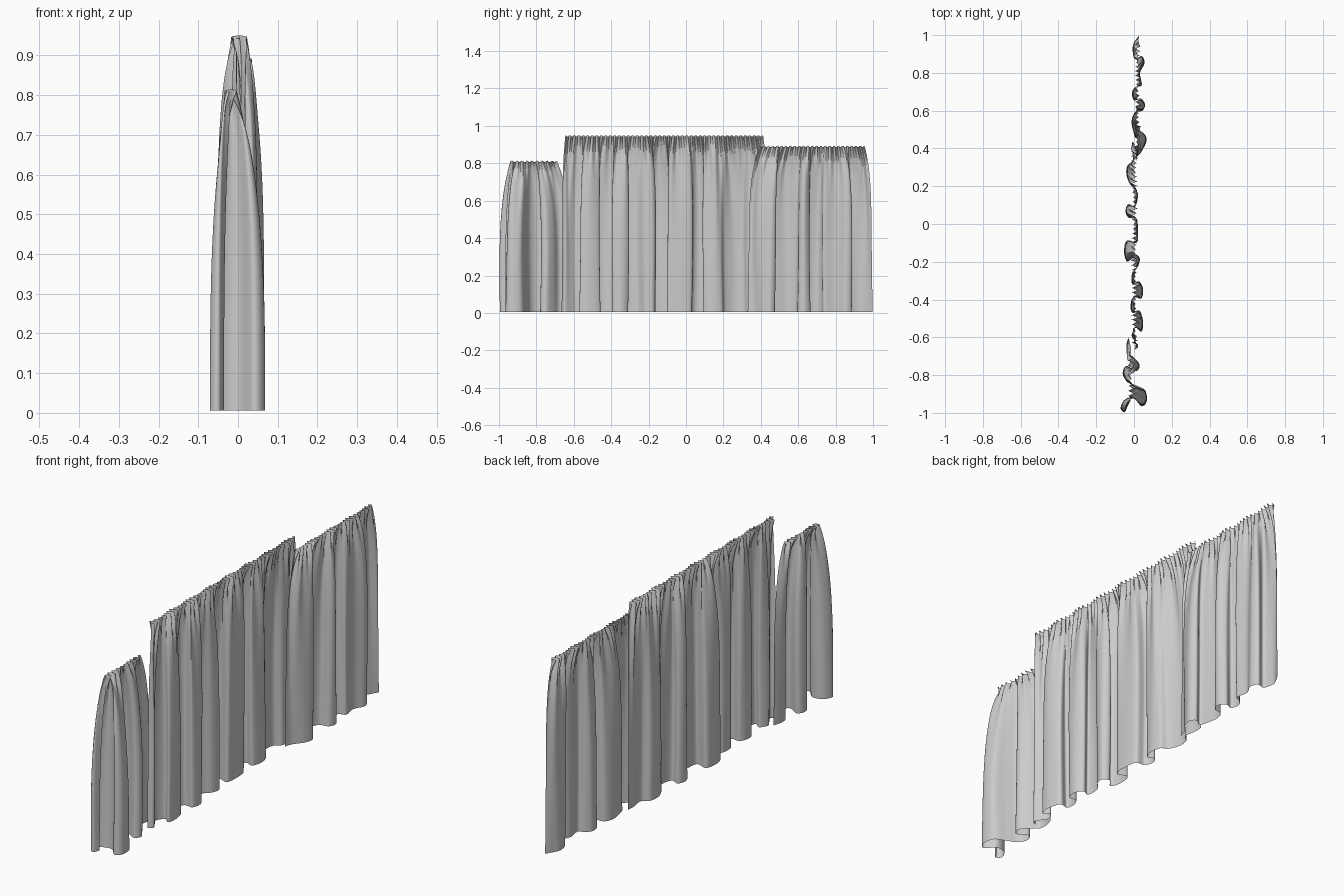
import bpy, bmesh, math
from mathutils import Vector

if "Cube" in bpy.data.objects:
    bpy.data.objects.remove(bpy.data.objects["Cube"])


def smooth_path(pts, count):
    """Catmull-Rom curve through the hem points, resampled evenly by length."""
    p = [Vector(q) for q in pts]
    p = [2 * p[0] - p[1]] + p + [2 * p[-1] - p[-2]]
    dense = []
    for i in range(1, len(p) - 2):
        a, b, c, d = p[i - 1:i + 3]
        for k in range(16):
            t = k / 16
            dense.append(0.5 * (2 * b + (c - a) * t + (2 * a - 5 * b + 4 * c - d) * t * t
                                + (3 * b - a - 3 * c + d) * t ** 3))
    dense.append(p[-2])
    lens = [0.0]
    for a, b in zip(dense, dense[1:]):
        lens.append(lens[-1] + (b - a).length)
    out, j = [], 0
    for i in range(count + 1):
        target = lens[-1] * i / count
        while j < len(lens) - 2 and lens[j + 1] < target:
            j += 1
        f = (target - lens[j]) / max(lens[j + 1] - lens[j], 1e-9)
        out.append(dense[j].lerp(dense[j + 1], min(f, 1)))
    return out


def curtain(name, hem, y0, y1, z_top, cx, pleats, power, amp, seed):
    """Sheet blending from a folded hem up to a finely gathered top."""
    cols, rows, z0 = pleats * 10, 40, 0.006
    path = smooth_path(hem, cols)
    # gather position along the top follows the hem, so folds hang straight
    span = path[-1].x - path[0].x
    follow = [(q.x - path[0].x) / span for q in path]
    w = cols // 12
    follow = [0] + [sum(follow[max(0, c - k):c + k + 1]) / (c - max(0, c - k) + k + 1)
                    for c in range(1, cols) for k in [min(w, c, cols - c)]] + [1]
    bm = bmesh.new()
    grid = []
    for r in range(rows + 1):
        t = 1 - (1 - r / rows) ** 1.6
        s = t ** power
        sx = 0.8 * t ** (power * 0.8) + 0.2 * t ** 20
        row = []
        for c in range(cols + 1):
            u = c / cols
            y = path[c].x * (1 - s) + (y0 + (y1 - y0) * follow[c]) * s
            x = path[c].y * (1 - sx) + cx * sx
            # fine gathers near the top, joining into medium folds lower down
            a = 2 * math.pi * pleats * follow[c]
            strength = 0.7 + 0.3 * math.sin(a * 0.17 + seed)
            x += amp * math.sin(a) * t ** 14 * strength
            y += 0.003 * math.sin(2 * a) * t ** 14
            b = a * 0.37 + seed + 1.5 * math.sin(a * 0.09)
            x += 0.013 * math.sin(b) * t ** 3 * (1 - t ** 14)
            y += 0.006 * math.sin(b * 0.6) * math.sin(math.pi * t)
            z = z0 + (z_top - z0) * t + 0.004 * math.cos(a) * t ** 30
            row.append(bm.verts.new((x, y, z)))
        grid.append(row)
    for lo, hi in zip(grid, grid[1:]):
        for c in range(cols):
            bm.faces.new((lo[c], lo[c + 1], hi[c + 1], hi[c])).smooth = True
    mesh = bpy.data.meshes.new(name)
    bm.to_mesh(mesh)
    bm.free()
    ob = bpy.data.objects.new(name, mesh)
    bpy.context.collection.objects.link(ob)
    return ob


# Hem points are (y, x)
short_hem = [(-0.965, -0.035), (-0.995, -0.05), (-0.975, -0.071), (-0.935, -0.05), (-0.925, 0.0),
             (-0.965, 0.04), (-0.94, 0.067), (-0.88, 0.058), (-0.85, 0.0), (-0.83, -0.04),
             (-0.79, -0.06), (-0.755, -0.04), (-0.78, 0.01), (-0.75, 0.03), (-0.71, 0.0),
             (-0.68, -0.035), (-0.64, -0.04), (-0.6, -0.03)]
main_hem = [(-0.665, 0.0), (-0.65, 0.022), (-0.61, 0.0), (-0.585, -0.012), (-0.55, 0.01),
            (-0.57, 0.04), (-0.52, 0.048), (-0.46, 0.03), (-0.465, -0.01), (-0.43, -0.018),
            (-0.39, 0.0), (-0.39, 0.038), (-0.345, 0.048), (-0.31, 0.025), (-0.32, -0.008),
            (-0.26, -0.01), (-0.22, 0.022), (-0.18, 0.03), (-0.165, 0.0), (-0.2, -0.035),
            (-0.15, -0.052), (-0.09, -0.04), (-0.1, 0.012), (-0.04, 0.022), (0.025, 0.012),
            (0.035, -0.03), (0.07, -0.045), (0.105, -0.03), (0.095, 0.005), (0.14, 0.02),
            (0.19, 0.01), (0.21, -0.02), (0.26, -0.04), (0.31, -0.035), (0.34, -0.005),
            (0.4, -0.012), (0.44, -0.01)]
side_hem = [(0.33, 0.01), (0.365, 0.022), (0.41, 0.055), (0.45, 0.066), (0.475, 0.045),
            (0.455, 0.01), (0.5, -0.005), (0.55, -0.012), (0.59, 0.005), (0.6, 0.045),
            (0.635, 0.058), (0.665, 0.035), (0.655, 0.0), (0.695, -0.01), (0.725, 0.012),
            (0.74, 0.04), (0.8, 0.032), (0.85, 0.055), (0.885, 0.04), (0.88, 0.005),
            (0.93, -0.008), (0.97, 0.008), (0.998, 0.025)]

curtain("short_curtain", short_hem, -0.93, -0.69, 0.81, -0.018, 9, 4, 0.017, 0.4)
curtain("main_curtain", main_hem, -0.645, 0.412, 0.946, 0.003, 44, 6, 0.02, 1.1)
curtain("side_curtain", side_hem, 0.395, 0.955, 0.89, 0.018, 24, 6, 0.018, 2.3)
